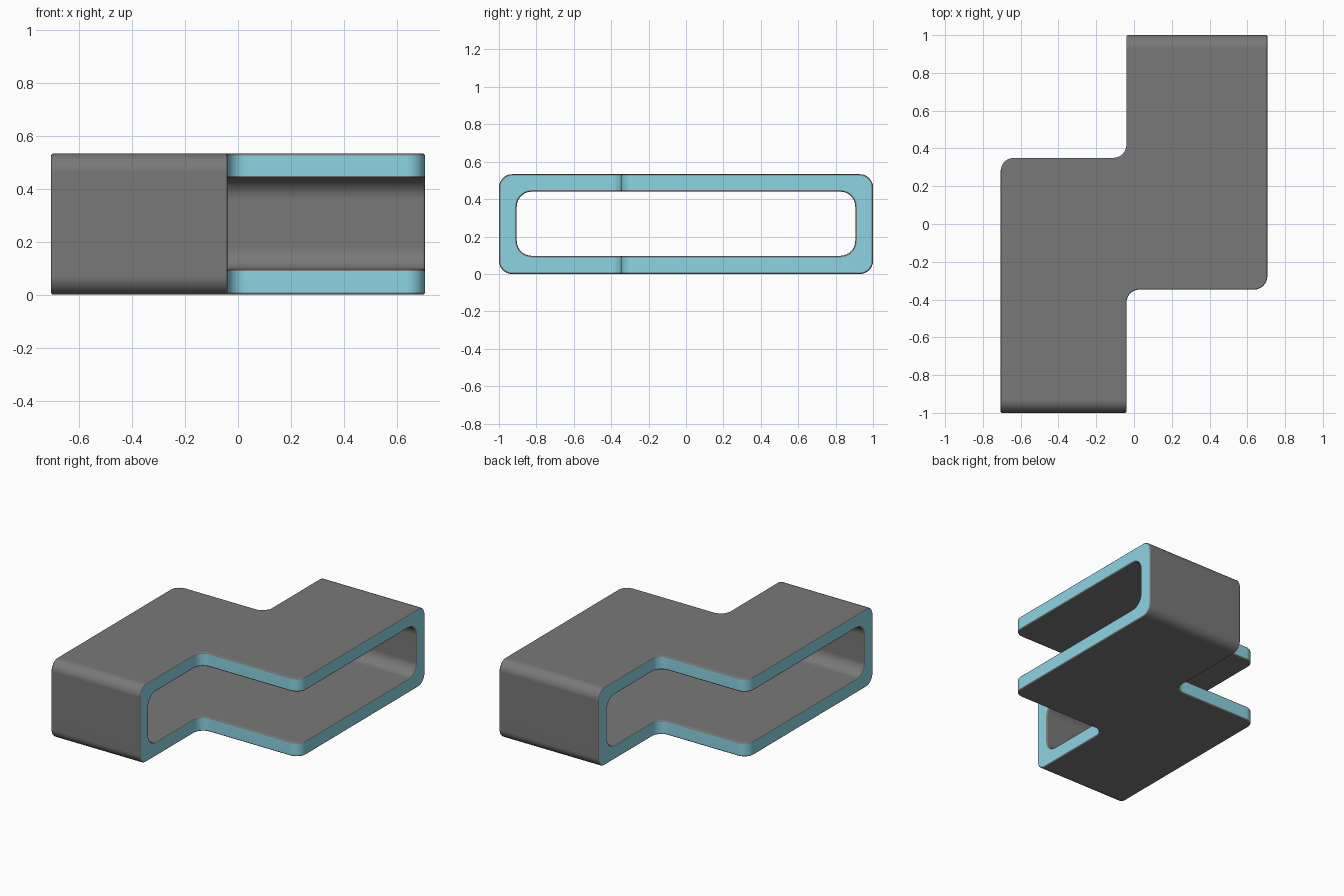
import bpy, bmesh, math
from mathutils import Vector

if "Cube" in bpy.data.objects:
    bpy.data.objects.remove(bpy.data.objects["Cube"])


def fillet(corners, seg=8):
    """Closed 2D outline from (x, y, radius) corners, rounded by arcs."""
    out = []
    for i, (x, y, r) in enumerate(corners):
        p = Vector((x, y))
        if r == 0:
            out.append(p)
            continue
        a = (Vector(corners[i - 1][:2]) - p).normalized()
        b = (Vector(corners[(i + 1) % len(corners)][:2]) - p).normalized()
        for k in range(seg + 1):
            t = math.pi / 2 * k / seg
            out.append(p + r * (a * (1 - math.sin(t)) + b * (1 - math.cos(t))))
    return out


def material(name, color):
    mat = bpy.data.materials.new(name)
    mat.diffuse_color = (*color, 1)
    mat.use_nodes = True
    mat.node_tree.nodes["Principled BSDF"].inputs["Base Color"].default_value = mat.diffuse_color
    return mat


mats = [material("dark_grey", (0.19, 0.19, 0.19)),
        material("teal_edge", (0.26, 0.66, 0.77))]


def make_object(name, bm, index):
    bmesh.ops.recalc_face_normals(bm, faces=bm.faces)
    for f in bm.faces:
        f.material_index = index
    me = bpy.data.meshes.new(name)
    bm.to_mesh(me)
    bm.free()
    for mat in mats:
        me.materials.append(mat)
    ob = bpy.data.objects.new(name, me)
    bpy.context.collection.objects.link(ob)
    return ob


def round_rect(y, z0, z1, r):
    return fillet([(-y, z0, r), (y, z0, r), (y, z1, r), (-y, z1, r)])


# Hollow rounded tube running along x
bm = bmesh.new()
outer = round_rect(1, 0, 0.533, 0.07)
inner = round_rect(0.905, 0.097, 0.44, 0.08)
loops = [[bm.verts.new((x, p.x, p.y)) for p in prof]
         for prof, x in ((outer, -0.9), (outer, 0.9), (inner, 0.9), (inner, -0.9))]
for a, b in zip(loops, loops[1:] + loops[:1]):
    for i in range(len(a)):
        bm.faces.new((a[i - 1], a[i], b[i], b[i - 1]))
body = make_object("zigzag_tube", bm, 0)

# Zigzag plan outline that trims the tube; its sides leave teal cut faces
plan = fillet([(-0.706, -1.2, 0), (-0.04, -1.2, 0), (-0.04, -0.347, 0.07),
               (0.706, -0.347, 0.07), (0.706, 1.2, 0), (-0.04, 1.2, 0),
               (-0.04, 0.35, 0.07), (-0.706, 0.35, 0.07)])
bm = bmesh.new()
face = bm.faces.new([bm.verts.new((p.x, p.y, -0.3)) for p in plan])
ext = bmesh.ops.extrude_face_region(bm, geom=[face], use_keep_orig=True)
bmesh.ops.translate(bm, vec=(0, 0, 1.2),
                    verts=[v for v in ext["geom"] if isinstance(v, bmesh.types.BMVert)])
cutter = make_object("plan_cutter", bm, 1)
cutter.hide_render = True

trim = body.modifiers.new("trim", 'BOOLEAN')
trim.operation = 'INTERSECT'
trim.solver = 'EXACT'
trim.object = cutter

# Thin grey rounded rim around the cut faces
rim = body.modifiers.new("rim", 'BEVEL')
rim.width = 0.008
rim.segments = 3
rim.limit_method = 'ANGLE'
rim.angle_limit = math.radians(50)
rim.material = 0

bpy.context.view_layer.objects.active = body
body.select_set(True)
for name in ("trim", "rim"):
    bpy.ops.object.modifier_apply(modifier=name)
bpy.data.objects.remove(cutter)
bpy.ops.object.shade_smooth_by_angle(angle=math.radians(40))
normals = body.modifiers.new("normals", 'WEIGHTED_NORMAL')
normals.keep_sharp = True
